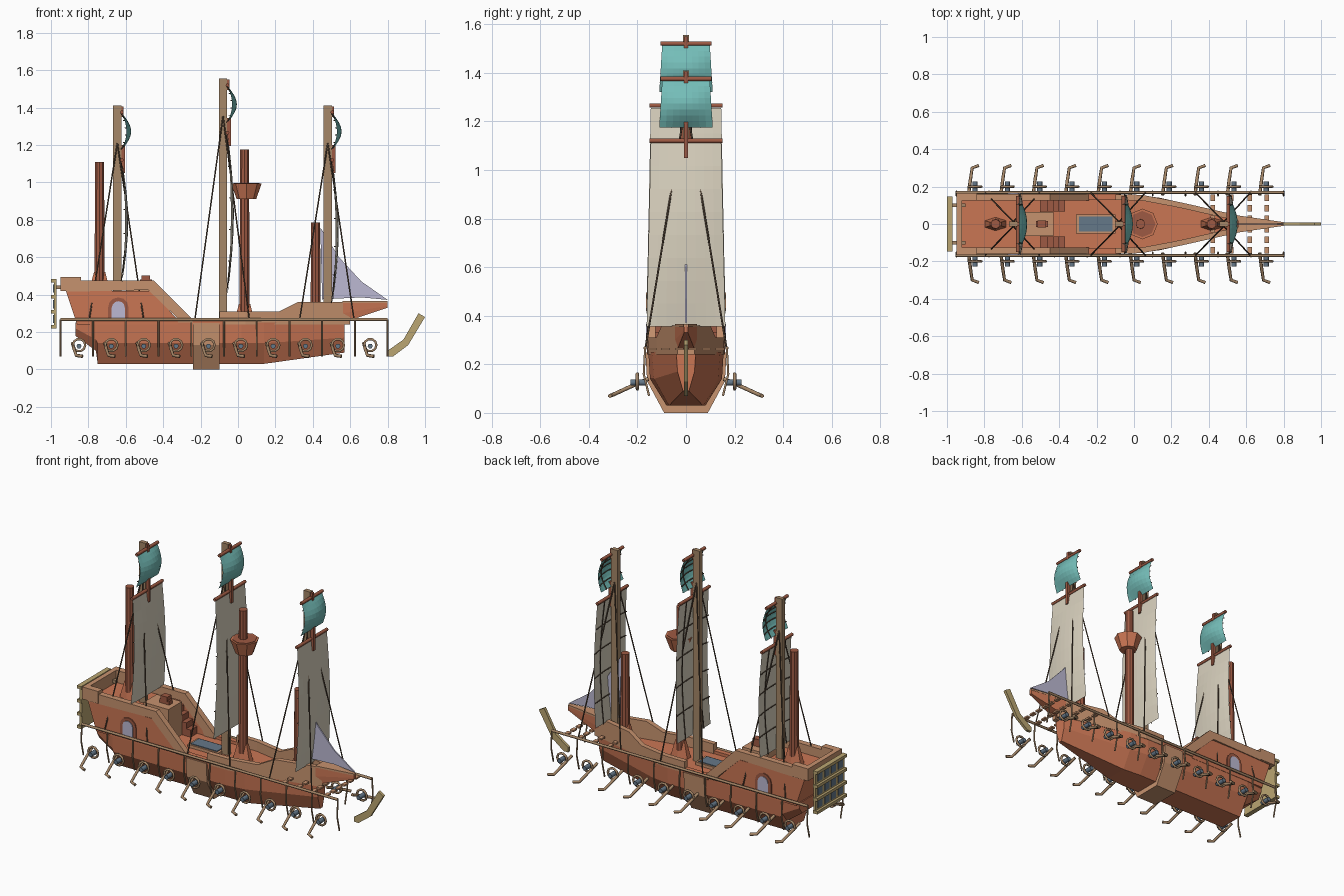
import bpy, bmesh, math
from mathutils import Vector, Matrix

if "Cube" in bpy.data.objects:
    bpy.data.objects.remove(bpy.data.objects["Cube"])


def paint(name, code):
    rgb = [int(code[i:i + 2], 16) / 255 for i in (0, 2, 4)]
    lin = [c / 12.92 if c < 0.04 else ((c + 0.055) / 1.055) ** 2.4 for c in rgb] + [1]
    m = bpy.data.materials.new(name)
    m.use_nodes = True
    m.diffuse_color = lin
    m.node_tree.nodes["Principled BSDF"].inputs["Base Color"].default_value = lin
    return m


HULL = paint("hull orange", "CA7654")
TAN = paint("trim tan", "C6926E")
RED = paint("mast red brown", "9E5A43")
RAIL = paint("rail brown", "A68768")
CREAM = paint("sail cream", "DAD2BF")
TEAL = paint("sail teal", "74BDB8")
LILAC = paint("pane lilac", "BCB9D2")
SLATE = paint("slate blue", "657889")
ROPE = paint("rope dark", "5C4B3C")
STRAW = paint("straw wood", "BBA672")


def finish(name, bm, m, closed=True):
    if closed:
        bmesh.ops.recalc_face_normals(bm, faces=bm.faces)
    me = bpy.data.meshes.new(name)
    bm.to_mesh(me)
    bm.free()
    me.materials.append(m)
    ob = bpy.data.objects.new(name, me)
    bpy.context.collection.objects.link(ob)
    return ob


def loft(name, sections, m):
    """Skin a list of equal rings and cap both ends."""
    bm = bmesh.new()
    rings = [[bm.verts.new(p) for p in s] for s in sections]
    n = len(rings[0])
    for a, b in zip(rings, rings[1:]):
        for i in range(n):
            j = (i + 1) % n
            bm.faces.new((a[i], a[j], b[j], b[i]))
    bm.faces.new(rings[0])
    bm.faces.new(rings[-1])
    return finish(name, bm, m)


def prism(name, xz, y0, y1, m):
    return loft(name, [[(x, y, z) for x, z in xz] for y in (y0, y1)], m)


def boxes(name, spans, m):
    """Several boxes in one object, each given by its low and high corner."""
    bm = bmesh.new()
    for lo, hi in spans:
        lo, hi = Vector(lo), Vector(hi)
        bmesh.ops.create_cube(bm, size=1, matrix=Matrix.Translation((lo + hi) / 2) @ Matrix.Diagonal((*(hi - lo), 1)))
    return finish(name, bm, m)


def cone(name, x, z0, z1, r0, r1, m, sides=10, squash=1):
    bm = bmesh.new()
    bmesh.ops.create_cone(bm, cap_ends=True, segments=sides, radius1=r0, radius2=r1, depth=z1 - z0,
                          matrix=Matrix.Translation((x, 0, (z0 + z1) / 2)) @ Matrix.Diagonal((1, squash, 1, 1)))
    return finish(name, bm, m)


def tubes(name, paths, r, m, cyclic=False):
    cu = bpy.data.curves.new(name, "CURVE")
    cu.dimensions = "3D"
    cu.bevel_depth, cu.bevel_resolution, cu.use_fill_caps = r, 1, True
    for path in paths:
        sp = cu.splines.new("POLY")
        sp.points.add(len(path) - 1)
        for p, q in zip(sp.points, path):
            p.co = (*q, 1)
        sp.use_cyclic_u = cyclic
    ob = bpy.data.objects.new(name, cu)
    bpy.context.collection.objects.link(ob)
    cu.materials.append(m)
    bpy.ops.object.select_all(action="DESELECT")
    ob.select_set(True)
    bpy.context.view_layer.objects.active = ob
    bpy.ops.object.convert(target="MESH")


def ribs(x, top, mid, low, zt, zm, zl):
    half = [(top, zt), (mid, zm), (low, zl)]
    return [(x, y, z) for y, z in half] + [(x, -y, z) for y, z in reversed(half)]


# Hull, belly strap and prow
loft("hull", [ribs(-.87, .14, .135, .11, .25, .22, .18), ribs(-.76, .152, .145, .1, .25, .16, .1),
              ribs(-.75, .153, .147, .08, .25, .14, .03), ribs(.02, .155, .148, .08, .25, .14, .03),
              ribs(.14, .14, .132, .07, .25, .14, .03), ribs(.57, .04, .035, .012, .25, .17, .09)], HULL)
loft("belly_strap", [ribs(x, .167, .16, .09, .249, .13, 0) for x in (-.24, -.1)], TAN)
loft("prow", [ribs(.56, .045, .045, .04, .355, .3, .25), ribs(.8, .008, .008, .008, .355, .34, .33)], HULL)
loft("prow_cap", [ribs(.56, .045, .045, .045, .365, .36, .354), ribs(.8, .01, .01, .01, .365, .36, .354)], TAN)

# Quarterdeck block
prism("quarterdeck", [(-.86, .24), (-.92, .42), (-.5, .42), (-.5, .24)], -.14, .14, HULL)
boxes("stern_wall", [((-.95, -.16, .42), (-.92, .16, .495)), ((-.95, .125, .42), (-.84, .165, .495)),
                     ((-.95, -.165, .42), (-.84, -.125, .495))], TAN)


def arch(w, z0, z1):
    top = [(-.64 + w * math.cos(a * math.pi / 6), z1 - w + w * math.sin(a * math.pi / 6)) for a in range(7)]
    return [(-.64 + w, z0)] + top + [(-.64 - w, z0)]


for s, side in ((1, "left"), (-1, "right")):
    # Bulwarks with cabin windows
    prism(side + "_cabin_wall", [(-.86, .24), (-.92, .42), (-.47, .42), (-.32, .265), (-.32, .24)],
          s * .13, s * .155, HULL)
    prism(side + "_cabin_trim", [(-.92, .415), (-.92, .475), (-.45, .475), (-.24, .265), (-.24, .25),
                                 (-.32, .25), (-.33, .28), (-.48, .425)], s * .125, s * .161, TAN)
    prism(side + "_window_frame", arch(.055, .265, .385), s * .15, s * .161, RED)
    prism(side + "_window_pane", arch(.035, .265, .365), s * .15, s * .165, LILAC)
    loft(side + "_fore_bulwark",
         [[(x, s * y, .24), (x, s * y, z), (x, s * (y - .03), z), (x, s * (y - .03), .24)] for x, y, z in
          ((-.1, .158, .31), (.04, .156, .31), (.22, .122, .31), (.32, .1, .36), (.6, .036, .36))], TAN)
    boxes(side + "_waist_sill", [((-.26, s * .145 - .015, .24), (-.08, s * .145 + .015, .268))], HULL)
    boxes(side + "_stairs", [((-.51, s * .098 - .032, .25), (-.46 + i * .03, s * .098 + .032, .405 - i * .037))
                             for i in range(4)], RED)

    # Outrigger rail with hangers
    tubes(side + "_rail", [[(-.95, s * .168, .267), (.8, s * .168, .267)]], .008, RAIL)
    tubes(side + "_hangers", [[(x, s * .168, .267), (x, s * .174, .16), (x, s * .152, .07)]
                              for x in [-.95 + .175 * i for i in range(11)]], .005, RAIL)

    # Oars with rings and axles
    spots = [-.85 + .173 * i for i in range(10)]
    tubes(side + "_oars", [[(x - .035, s * .155, .14), (x - .025, s * .235, .105), (x - .015, s * .3, .075),
                            (x + .02, s * .313, .07)] for x in spots], .009, RAIL)
    tubes(side + "_oar_rings", [[(x + .033 * math.cos(a * math.pi / 5), s * .2, .13 + .033 * math.sin(a * math.pi / 5))
                                 for a in range(10)] for x in spots], .007, RAIL, True)
    tubes(side + "_oar_axles", [[(x, s * .165, .125), (x, s * .228, .125)] for x in spots], .014, SLATE)

# Dashed cross beams under the bow rail
boxes("cross_beams", [((x - .012, y - .018, .258), (x + .012, y + .018, .268))
                      for x in (.42, .52, .62, .71) for y in [-.14 + .056 * i for i in range(6)]], TAN)

# Deck fittings
boxes("deck_hut", [((-.6, -.065, .25), (-.43, .065, .455))], TAN)
boxes("hut_lantern", [((-.525, -.015, .455), (-.46, .015, .48)), ((-.515, -.02, .475), (-.47, .02, .503))], RED)
boxes("hatch_frame", [((-.31, -.05, .25), (-.1, .05, .268))], TAN)
boxes("hatch_cover", [((-.295, -.04, .26), (-.115, .04, .273))], SLATE)

# Stern gallery lattice with panes
boxes("gallery_board", [((-.985, -.14, .22), (-.97, .14, .48))], STRAW)
boxes("gallery_slats", [((-1, -.146, z), (-.97, .146, z + .018)) for z in (.22, .3, .38, .465)], STRAW)
boxes("gallery_panes", [((-.988, y - .022, z), (-.98, y + .022, z + .045))
                        for y in (-.1, -.033, .033, .1) for z in (.247, .327, .41)], SLATE)
boxes("gallery_brackets", [((-.975, y - .01, .43), (-.9, y + .01, .45)) for y in (-.1, .1)], RAIL)

# Round red masts and lookout basket
for label, x, z0, z1 in (("aft", -.74, .42, 1.11), ("middle", .035, .25, 1.175), ("fore", .415, .25, .785)):
    cone(label + "_round_mast", x, z0, z1, .029, .025, RED)
    cone(label + "_mast_foot", x, z0, z0 + .1, .065, .035, HULL, 6, .55)
cone("lookout_basket", .045, .91, .995, .052, .082, HULL, 8)
cone("lookout_floor", .045, .994, .998, .07, .07, RED, 8)


def sail(name, x, z0, z1, low, high, bulge, m, n=8):
    """Billowing sheet with battens on its back."""
    def at(u, t):
        w = low + (high - low) * t
        return (x + bulge * math.sin(math.pi * t) * (1 - .5 * u * u), w * u, z0 + (z1 - z0) * t)

    bm = bmesh.new()
    g = [[bm.verts.new(at(2 * i / n - 1, j / n)) for i in range(n + 1)] for j in range(n + 1)]
    for j in range(n):
        for i in range(n):
            bm.faces.new((g[j][i], g[j][i + 1], g[j + 1][i + 1], g[j + 1][i]))
    finish(name, bm, m, False)
    back = Vector((-.006, 0, 0))
    lines = [[Vector(at(2 * i / n - 1, t)) + back for i in range(n + 1)] for t in (.2, .4, .6, .8)]
    lines += [[Vector(at(u, j / n)) + back for j in range(n + 1)] for u in (-.55, .55)]
    tubes(name + "_battens", lines, .003, ROPE)


# Three sail masts with yards, sails and stays
for label, x, foot, top, hem in (("aft", -.645, .42, 1.41, .48), ("main", -.08, .25, 1.555, .42),
                                 ("fore", .48, .25, 1.41, .365)):
    boxes(label + "_sail_post", [((x - .022, -.013, foot), (x + .022, .013, top))], RAIL)
    sail(label + "_sail", x + .026, hem - .01, top - .3, .162, .145, .032, CREAM)
    sail(label + "_topsail", x + .024, top - .235, top - .04, .11, .098, .05, TEAL)
    tubes(label + "_yards", [[(x + .024, -w, top - d), (x + .024, w, top - d)]
                             for w, d in ((.15, .29), (.105, .035))], .01, RED)
    boxes(label + "_mast_cleats", [((x + .02, -.009, top - .36), (x + .042, .009, top - .21)),
                                   ((x + .02, -.009, top - .06), (x + .034, .009, top - .005))], RED)
    tubes(label + "_stays", [[(x, s * .012, top - .2), (x + d, s * .166, .27)]
                             for s in (-1, 1) for d in (-.15, .14)], .004, ROPE)

# Triangular headsail with hollow edges
prism("headsail", [(.44, .76), (.54, .6), (.66, .47), (.8, .372), (.66, .385), (.45, .375)], -.004, .004, LILAC)

# Bent spar ahead of the bow
prism("bow_spar", [(.8, .07), (.83, .07), (.91, .13), (1, .28), (.965, .3), (.885, .16), (.8, .1)],
      -.009, .009, STRAW)
